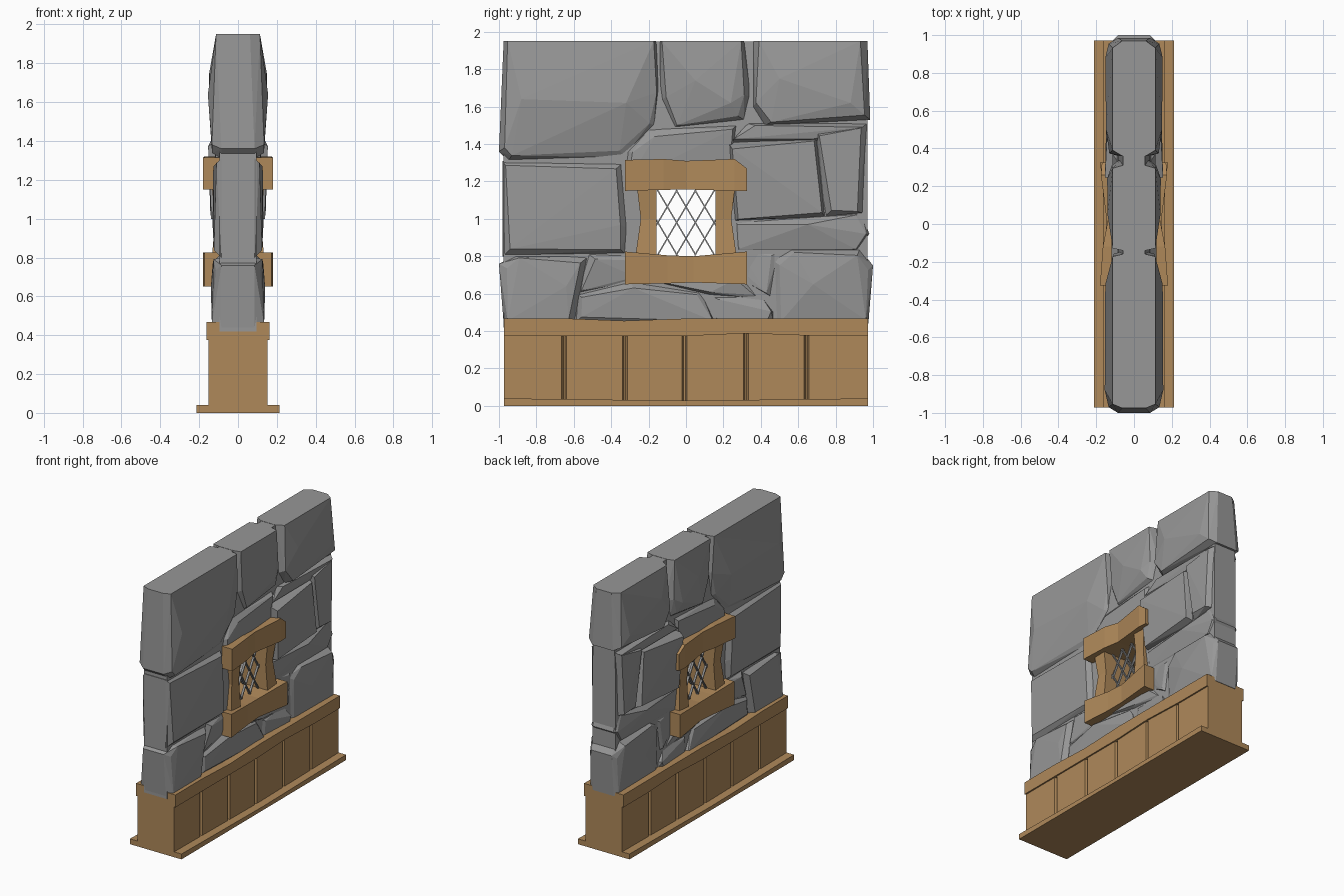
import bpy, bmesh, math, random
from mathutils import Vector
random.seed(7)

def material(name, rgb):
    m = bpy.data.materials.new(name)
    m.diffuse_color = (*rgb, 1)
    return m

STONE = material("grey stone", (0.31, 0.31, 0.31))
WOOD = material("brown wood", (0.43, 0.25, 0.102))

def finish(bm, name, mat):
    bmesh.ops.recalc_face_normals(bm, faces=bm.faces)
    me = bpy.data.meshes.new(name)
    bm.to_mesh(me)
    bm.free()
    me.materials.append(mat)
    ob = bpy.data.objects.new(name, me)
    bpy.context.collection.objects.link(ob)
    return ob

def beam(name, sections, mat=WOOD, along="y"):
    """Loft of rectangular sections (position, low, high, half depth in x)."""
    bm = bmesh.new()
    rings = []
    for t, a, b, x in sections:
        ring = []
        for sx, v in ((-x, a), (x, a), (x, b), (-x, b)):
            ring.append(bm.verts.new((sx, t, v) if along == "y" else (sx, v, t)))
        rings.append(ring)
    for r, s in zip(rings, rings[1:]):
        for i in range(4):
            bm.faces.new((r[i], r[(i + 1) % 4], s[(i + 1) % 4], s[i]))
    bm.faces.new(rings[0])
    bm.faces.new(rings[-1])
    return finish(bm, name, mat)

def stone(name, outline, height, peak=None):
    """Chunky through-stone: (y, z) outline, bevelled toward both wall faces."""
    c = Vector((sum(p[0] for p in outline), sum(p[1] for p in outline))) / len(outline)
    pts = []
    for y, z in outline:
        d = c - Vector((y, z))
        iy = y + math.copysign(min(random.uniform(0.01, 0.045), abs(d.x) * 0.4), d.x)
        iz = z + math.copysign(min(random.uniform(0.008, 0.04), abs(d.y) * 0.4), d.y)
        h = height + random.uniform(-0.02, 0.01)
        if z > 1.9:                       # level wall top
            iz, h = z, 0.113
        pts += [(0.062 if z > 1.6 else 0.085, y, z), (h, iy, iz)]
    for y, z, x in peak or ():
        pts.append((x, y, z))
    bm = bmesh.new()
    for x, y, z in pts:
        bm.verts.new((x, y, z))
        bm.verts.new((-x, y, z))
    res = bmesh.ops.convex_hull(bm, input=bm.verts)
    junk = {g for g in res["geom_interior"] + res["geom_unused"]
            if isinstance(g, bmesh.types.BMVert)}
    bmesh.ops.delete(bm, geom=list(junk), context="VERTS")
    finish(bm, name, STONE)

# wall core around the window opening, thinner toward the top
def core(name, y0, y1, z0, z1):
    zs = [z0] + [z for z in (1.35, 1.6) if z0 < z < z1] + [z1]
    beam("wall_core_" + name, [(z, y0, y1, 0.096 if z <= 1.4 else 0.085 if z < 1.7 else 0.058)
                               for z in zs], STONE, "z")
core("left", -0.975, -0.2, 0.42, 1.948)
core("right", 0.2, 0.97, 0.42, 1.948)
core("above", -0.2, 0.2, 1.2, 1.948)
core("below", -0.2, 0.2, 0.42, 0.75)

# upper course of stones
stone("stone_top_left", [(-0.975, 1.95), (-0.16, 1.95), (-0.145, 1.7), (-0.17, 1.5),
      (-0.33, 1.33), (-0.95, 1.31), (-1.0, 1.36)], 0.125,
      [(-0.88, 1.64, 0.155), (-0.32, 1.62, 0.152)])
stone("stone_top_middle", [(-0.14, 1.95), (0.31, 1.95), (0.35, 1.65), (0.31, 1.53),
      (-0.06, 1.49), (-0.14, 1.63)], 0.12, [(0.05, 1.74, 0.14), (0.24, 1.62, 0.142)])
stone("stone_top_right", [(0.36, 1.95), (0.97, 1.95), (0.985, 1.53), (0.42, 1.50),
      (0.36, 1.6)], 0.128, [(0.5, 1.75, 0.148), (0.88, 1.62, 0.152)])
# middle courses
stone("stone_left", [(-0.98, 1.31), (-0.34, 1.30), (-0.31, 0.95), (-0.32, 0.81),
      (-0.98, 0.80)], 0.13)
stone("stone_above_window", [(-0.32, 1.36), (-0.2, 1.48), (0.27, 1.5), (0.24, 1.2),
      (-0.32, 1.2)], 0.115)
stone("stone_right_ledge", [(0.24, 1.41), (0.33, 1.51), (0.97, 1.51), (0.72, 1.41)], 0.12)
stone("stone_right", [(0.225, 1.41), (0.70, 1.43), (0.745, 1.01), (0.26, 0.99)], 0.145)
stone("stone_far_right", [(0.69, 1.47), (0.97, 1.51), (0.95, 1.03), (0.74, 1.01)], 0.125)
stone("stone_right_low", [(0.255, 0.99), (0.94, 1.03), (0.98, 0.92), (0.92, 0.83),
      (0.27, 0.82)], 0.118, [(0.65, 0.97, 0.13)])
# lower course
stone("stone_bottom_right", [(0.46, 0.78), (0.56, 0.84), (0.93, 0.84), (1.0, 0.75),
      (0.975, 0.44), (0.47, 0.44)], 0.128, [(0.68, 0.65, 0.14)])
stone("stone_bottom_left", [(-1.0, 0.76), (-0.92, 0.8), (-0.52, 0.80), (-0.59, 0.6),
      (-0.59, 0.44), (-0.975, 0.44)], 0.13, [(-0.64, 0.64, 0.14)])
stone("stone_left_of_sill", [(-0.53, 0.82), (-0.28, 0.81), (-0.24, 0.67), (-0.57, 0.6)], 0.118)
stone("stone_below_left", [(-0.59, 0.6), (-0.3, 0.67), (0.08, 0.61), (0.16, 0.44),
      (-0.6, 0.44)], 0.122)
stone("stone_below_sill", [(-0.24, 0.7), (0.3, 0.7), (0.4, 0.57), (0.12, 0.59)], 0.115)
stone("stone_below_right", [(0.13, 0.59), (0.4, 0.59), (0.47, 0.5), (0.47, 0.44),
      (0.12, 0.44)], 0.115)
stone("stone_right_of_sill", [(0.29, 0.83), (0.5, 0.83), (0.46, 0.58), (0.29, 0.68)], 0.108)

# window frame
beam("lintel", [(-0.325, 1.15, 1.315, 0.18), (-0.12, 1.155, 1.32, 0.165), (0, 1.157, 1.31, 0.142),
                (0.26, 1.15, 1.32, 0.175), (0.325, 1.15, 1.27, 0.17)])
beam("sill", [(-0.325, 0.65, 0.825, 0.172), (-0.1, 0.655, 0.805, 0.15), (0.04, 0.66, 0.80, 0.145),
              (0.325, 0.65, 0.825, 0.18)])
for s, n in ((-1, "left"), (1, "right")):
    beam("window_jamb_" + n, [(0.79, s * 0.158, s * 0.272, 0.135), (1.0, s * 0.158, s * 0.242, 0.118),
                              (1.17, s * 0.158, s * 0.262, 0.135)], along="z")

# diamond lattice on each side of the opening
W, H, CZ, SL, STEP = 0.158, 0.175, 0.98, 1.7, 0.1
for side, cx in (("right", 0.06), ("left", -0.06)):
    bm = bmesh.new()
    for s in (-1, 1):
        for i in range(-4, 5):
            off = (i + 0.5) * STEP
            lo = max(-W, off - H / SL)
            hi = min(W, off + H / SL)
            if hi - lo < 0.02:
                continue
            a, b = [Vector((cx, s * y, CZ + (y - off) * SL)) for y in (lo, hi)]
            d = (b - a).normalized()
            n = Vector((0, -d.z, d.y)) * 0.0035
            x = Vector((0.008, 0, 0))
            ends = [[bm.verts.new(p + o) for o in (n + x, n - x, -n - x, -n + x)] for p in (a, b)]
            for k in range(4):
                bm.faces.new((ends[0][k], ends[0][(k + 1) % 4], ends[1][(k + 1) % 4], ends[1][k]))
            bm.faces.new(ends[0])
            bm.faces.new(ends[1])
    finish(bm, "window_lattice_" + side, STONE)

# wooden base: foot board, core, planks and top rail
beam("foot_board", [(-0.972, 0, 0.04, 0.213), (0, 0, 0.028, 0.213), (0.972, 0, 0.04, 0.213)])
beam("base_core", [(-0.96, 0.01, 0.42, 0.128), (0.96, 0.01, 0.42, 0.128)])
cuts = [-0.972, -0.652, -0.327, -0.008, 0.32, 0.645, 0.972]
for i, (a, b) in enumerate(zip(cuts, cuts[1:])):
    ya = a if i == 0 else a + 0.003
    yb = b if i == 5 else b - 0.003
    xa = 0.152 if i == 0 else 0.125
    xb = 0.152 if i == 5 else 0.125
    beam("base_plank_%d" % (i + 1), [(ya, 0.02, 0.39, xa), (ya + 0.01, 0.02, 0.39, 0.152),
                                     (yb - 0.01, 0.02, 0.39, 0.152), (yb, 0.02, 0.39, xb)])
beam("top_rail", [(-0.972, 0.375, 0.468, 0.163), (-0.66, 0.375, 0.468, 0.163), (-0.33, 0.375, 0.455, 0.163),
                  (0.03, 0.375, 0.468, 0.163), (0.33, 0.388, 0.468, 0.163), (0.68, 0.375, 0.468, 0.163),
                  (0.972, 0.375, 0.468, 0.163)])
